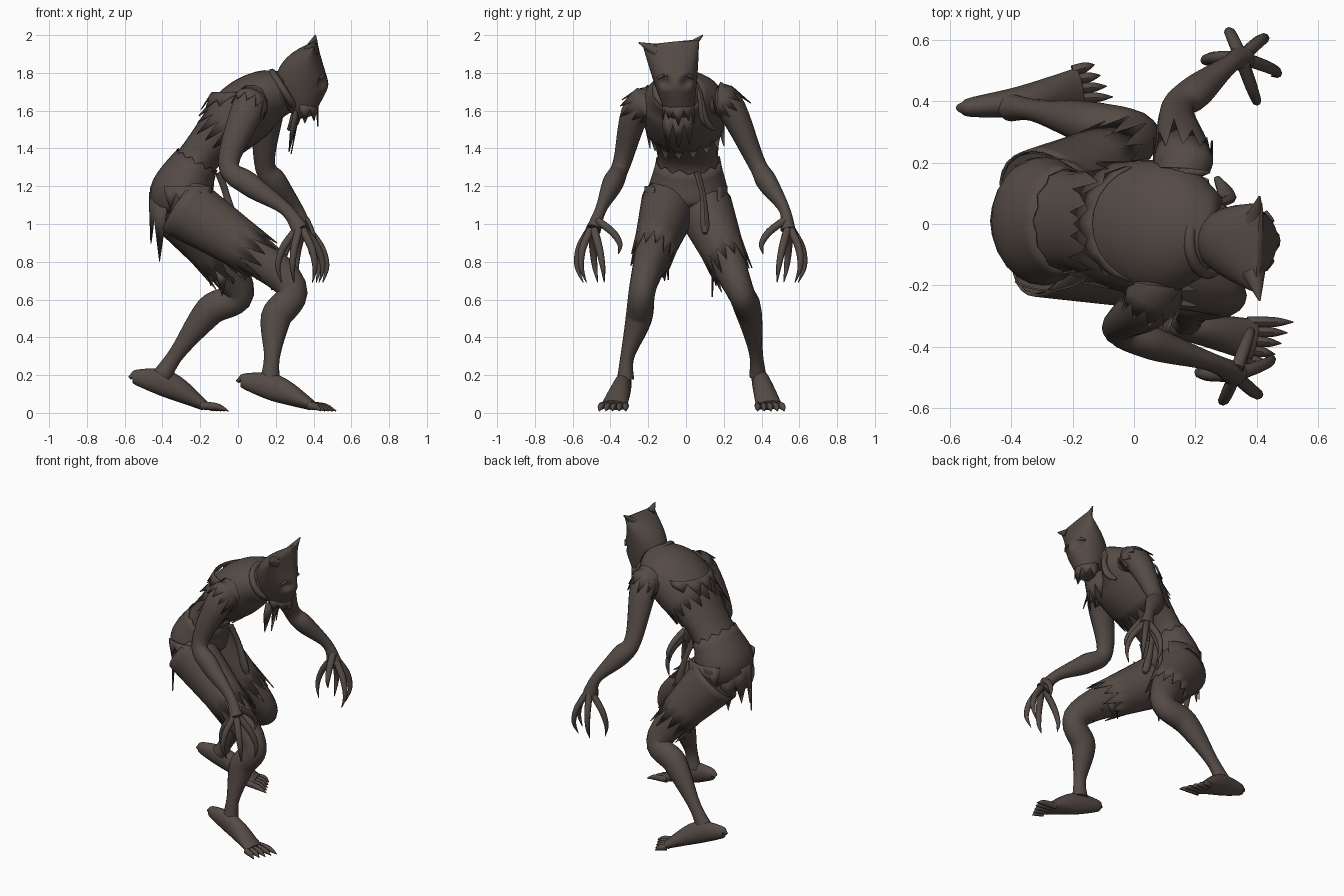
import bpy, bmesh, math, random
from mathutils import Vector

random.seed(4)
if "Cube" in bpy.data.objects:
    bpy.data.objects.remove(bpy.data.objects["Cube"])

material = bpy.data.materials.new("dark brown grey")
material.use_nodes = True
colour = (0.09, 0.07, 0.06, 1)
material.diffuse_color = colour
material.node_tree.nodes["Principled BSDF"].inputs["Base Color"].default_value = colour
parts = []


def finish(name, bm, cloth):
    bmesh.ops.recalc_face_normals(bm, faces=bm.faces)
    mesh = bpy.data.meshes.new(name)
    bm.to_mesh(mesh)
    bm.free()
    mesh.materials.append(material)
    obj = bpy.data.objects.new(name, mesh)
    bpy.context.collection.objects.link(obj)
    if cloth:
        obj.modifiers.new("thickness", "SOLIDIFY").thickness = 0.006
    parts.append(obj)
    return obj


def smooth_path(points, steps):
    """Curve through all points, which also carry their radii."""
    path = [Vector(point) for point in points]
    path = [path[0]] + path + [path[-1]]
    curve = []
    for before, start, end, after in zip(path, path[1:], path[2:], path[3:]):
        leave, arrive = (end - before) / 2, (after - start) / 2
        for i in range(steps):
            t = i / steps
            blend = t * t * (3 - 2 * t)
            ease = t * (1 - t)
            curve.append(start.lerp(end, blend) + leave * ease * (1 - t) - arrive * ease * t)
    return curve + [path[-1]]


def joints_with_radii(joints, radii, depth=1.15):
    return [(*joint, radius, radius * depth) for joint, radius in zip(joints, radii)]


def tube(name, points, sides=16, steps=6, begin=0, stop=1, grow=0, tear=0, tear_start=False):
    """Sweep an oval along a path; a tear leaves one end open and ragged."""
    path = smooth_path(points, steps)
    last = len(path) - 1
    path = path[round(begin * last):round(stop * last) + 1]
    last = len(path) - 1
    centres = [Vector(point[:3]) for point in path]
    bm = bmesh.new()
    rings = []
    for i, (centre, point) in enumerate(zip(centres, path)):
        tangent = (centres[min(i + 1, last)] - centres[max(i - 1, 0)]).normalized()
        side = Vector((0, 1, 0))
        side = (side - tangent * side.dot(tangent)).normalized()
        up = tangent.cross(side)
        torn = tear and i == (0 if tear_start else last)
        ring = []
        for k in range(sides):
            angle = math.tau * k / sides
            offset = side * math.cos(angle) * (point[3] + grow)
            offset += up * math.sin(angle) * (point[4] + grow)
            if torn:
                pull = random.uniform(0.5, 1.2) if k % 2 else -0.2
                offset += tangent * pull * tear * (-1 if tear_start else 1)
            ring.append(bm.verts.new(centre + offset))
        rings.append(ring)
    for lower, upper in zip(rings, rings[1:]):
        for k in range(sides):
            following = (k + 1) % sides
            bm.faces.new((lower[k], lower[following], upper[following], upper[k]))
    if not tear:
        bm.faces.new(rings[0])
        bm.faces.new(rings[-1])
    return finish(name, bm, bool(tear))


def tatters(name, centre, radius, first, final, teeth, length, lean=(0, 0, -1)):
    """Hang pointed strips of cloth from an arc."""
    bm = bmesh.new()
    rows = []
    for i in range(2 * teeth + 1):
        angle = math.radians(first + (final - first) * i / (2 * teeth))
        top = Vector(centre) + Vector((math.cos(angle), math.sin(angle), 0)) * radius
        drop = random.uniform(0.65, 1.1) if i % 2 else random.uniform(0.2, 0.4)
        rows.append([bm.verts.new(top), bm.verts.new(top + Vector(lean) * drop * length)])
    for here, following in zip(rows, rows[1:]):
        bm.faces.new((here[0], following[0], following[1], here[1]))
    return finish(name, bm, True)


# Torso and the clothing wrapped around it
torso = [(-.3, .01, 1, .1, .08), (-.3, .01, 1.15, .2, .16), (-.2, .01, 1.36, .16, .11),
         (0, -.01, 1.56, .21, .16), (.15, -.02, 1.67, .2, .14), (.31, -.05, 1.7, .08, .08)]
tube("torso", torso, sides=20)
tube("torn_shirt", torso, sides=32, begin=.55, stop=.93, grow=.008, tear=.1, tear_start=True)
tube("trouser_seat", torso, sides=24, begin=.1, stop=.37, grow=.01, tear=.02)

# Sacking hood, widening from the chin to a flat seam
chin, crown = Vector((.36, -.03, 1.57)), Vector((.41, -.08, 1.96))
rings = 12
profile = []
for i in range(rings + 1):
    t = i / rings
    centre = chin.lerp(crown, t) - Vector((.045 * math.sin(math.pi * t), 0, 0))
    profile.append((*centre, .05 + .1 * t ** .6, .14 * math.sin(math.pi * (.1 + .88 * t))))
hood = tube("hood", profile, sides=40, steps=2)

# Sunken eyes and brows
for eye in (-.11, 0):
    for vertex in hood.data.vertices:
        distance = math.hypot(vertex.co.y - eye, vertex.co.z - 1.75)
        if vertex.co.x > chin.x and distance < .04:
            vertex.co.x -= .04 - distance
    brow = [(.45 - abs(k) / 50, eye + k * .04, 1.79 - abs(k) / 50) for k in (-1, 0, 1)]
    tube("brow", joints_with_radii(brow, (.006, .01, .006)), sides=8)

# Pointed corners of the sack
for name, sign, rise in (("right_hood_corner", -1, 0), ("left_hood_corner", 1, .04)):
    corner = [crown + Vector((-.02, sign * .08, -.04)), crown + Vector((0, sign * .17, rise))]
    tube(name, joints_with_radii(corner, (.035, .003)), sides=10)

tatters("hood_fringe", (.34, -.04, 1.64), .085, -100, 100, 5, .12)
tatters("chest_rag", (.2, -.04, 1.6), .13, -40, 40, 3, .25, (-.2, 0, -1))
tatters("shoulder_tatters", (.06, 0, 1.7), .2, 110, 250, 5, .13, (-.5, 0, -.8))

# Rope around the neck and its loose end
bpy.ops.mesh.primitive_torus_add(location=(.24, -.05, 1.71), rotation=(0, 1, 0), major_segments=32,
                                 minor_segments=8, major_radius=.11, minor_radius=.02)
neck_rope = bpy.context.object
neck_rope.name = "neck_rope"
neck_rope.data.materials.append(material)
parts.append(neck_rope)
rope = [(.25, .06, 1.75), (.31, .08, 1.65), (.3, .1, 1.55), (.27, .15, 1.5)]
tube("hanging_rope", joints_with_radii(rope, (.016, .016, .024, .01)), sides=8)

# Legs, trousers, feet and toes
legs = {"right": [(-.3, -.09, 1.1), (.26, -.22, .7), (.2, -.25, .5), (.18, -.31, .3), (.17, -.32, .18)],
        "left": [(-.3, .1, 1.08), (0, .28, .66), (-.15, .33, .54), (-.32, .37, .32), (-.4, .38, .2)]}
for name, joints in legs.items():
    sign = -1 if name == "right" else 1
    leg = joints_with_radii(joints, (.14, .075, .07, .037, .045))
    tube(name + "_leg", leg, steps=8)
    tube(name + "_trouser_leg", leg, sides=24, steps=8, stop=.17, grow=.01, tear=.12)

    hip, knee, ankle = [Vector(joints[k]) for k in (0, 1, -1)]
    hem = hip.lerp(knee, .7)
    tatters(name + "_knee_tatters", hem, .09, sign * -150, sign * 20, 4, .16)

    heel = ankle + Vector((-.14, 0, -.01))
    instep = ankle + Vector((.03, sign * .02, -.05))
    ball = Vector((ankle.x + .22, ankle.y + sign * .06, .04))
    back = heel - Vector((.015, 0, 0))
    tube(name + "_foot", [(*back, .01, .01), (*heel, .03, .04), (*instep, .05, .07), (*ball, .07, .028)])
    for k in range(5):
        root = ball + Vector((-.02, sign * (k - 2) * .03, 0))
        tip = root + Vector((.15 - k * .02, sign * k * .005, -.03))
        middle = root.lerp(tip, .6) + Vector((0, 0, .01))
        tube(name + "_toe", joints_with_radii((root, middle, tip), (.018, .016, .002)), sides=8)

# Arms, sleeves and hooked fingers
arms = {"right": [(.08, -.1, 1.62), (.06, -.25, 1.62), (-.05, -.34, 1.32), (.06, -.39, 1.21),
                  (.25, -.45, 1.08), (.33, -.49, .97)],
        "left": [(.15, .1, 1.65), (.16, .22, 1.64), (.14, .37, 1.33), (.2, .43, 1.22),
                 (.31, .52, 1.08), (.35, .54, .97)]}
for name, joints in arms.items():
    sign = -1 if name == "right" else 1
    arm = joints_with_radii(joints, (.07, .08, .048, .054, .03, .04))
    tube(name + "_arm", arm)
    tube(name + "_sleeve", arm, sides=20, stop=.2, grow=.005, tear=.08)
    palm = Vector(joints[-1])
    for k in range(5):
        thumb = k == 0
        angle = sign * math.radians(60 * k - 70)
        outward = Vector((math.cos(angle), math.sin(angle), 0))
        root = palm + outward * .02 + Vector((0, 0, .05 if thumb else 0))
        tip = palm + outward * (.14 if thumb else .1) - Vector((0, 0, .13 if thumb else .28))
        tip.y -= 0 if thumb else sign * .04
        knuckle = root.lerp(tip, .35) + outward * .045
        bend = root.lerp(tip, .7) + outward * .045
        finger = joints_with_radii((root, knuckle, bend, tip), (.022, .02, .014, .002), 1)
        tube(name + ("_thumb" if thumb else "_finger"), finger, sides=8)

# Rags around the hips and the belt tie
tatters("back_tatters", (-.29, .01, 1.17), .18, 120, 240, 4, .36)
tatters("right_hip_tatters", (-.28, 0, 1.2), .22, -120, -50, 4, .16)
tatters("left_hip_tatters", (-.28, 0, 1.2), .22, 50, 120, 4, .2)
tie = [(-.1, .06, 1.27), (-.06, .09, 1.15), (-.02, .1, 1), (0, .1, .95)]
tube("belt_tie", joints_with_radii(tie, (.018, .016, .024, .012)), sides=8)

# Smooth shading with crisp edges
for obj in bpy.context.view_layer.objects:
    obj.select_set(obj in parts)
bpy.context.view_layer.objects.active = parts[0]
bpy.ops.object.shade_smooth_by_angle(angle=math.radians(50))
